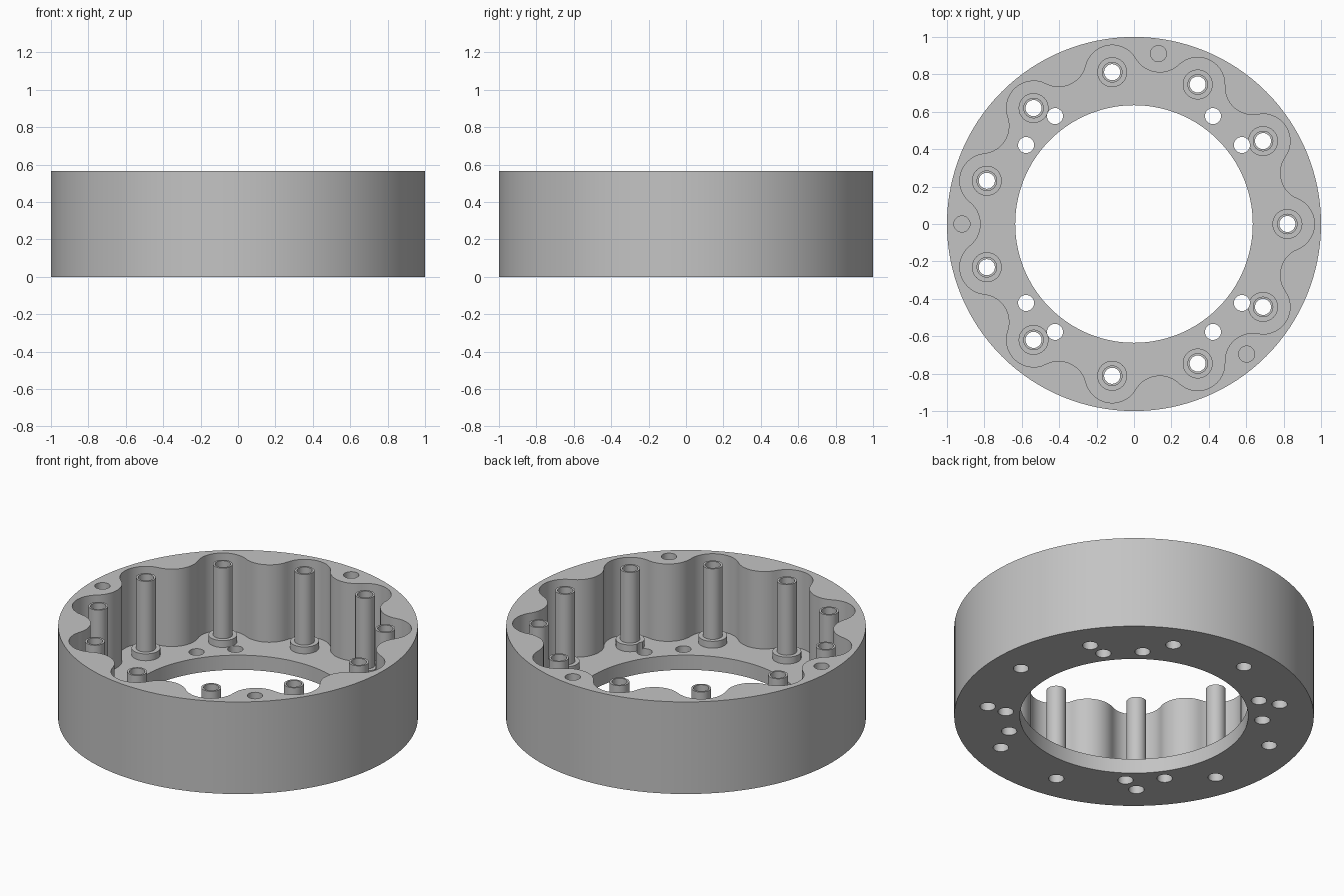
import bpy, bmesh
from math import sin, cos, pi, radians, atan2, hypot

cube = bpy.data.objects.get("Cube")
if cube:
    bpy.data.objects.remove(cube, do_unlink=True)

HEIGHT, FLOOR = 0.565, 0.09
POSTS, POST_R = 11, 0.82
STEP = 2 * pi / POSTS
HOLE = 0.043

grey = bpy.data.materials.new("plain grey")
grey.use_nodes = True
grey.diffuse_color = (0.55, 0.55, 0.55, 1)
grey.node_tree.nodes["Principled BSDF"].inputs["Base Color"].default_value = grey.diffuse_color


def polar(r, a, centre=(0, 0)):
    return (centre[0] + r * cos(a), centre[1] + r * sin(a))


def circle(r, n, centre=(0, 0)):
    return [polar(r, 2 * pi * i / n, centre) for i in range(n)]


def add_prism(bm, outline, z0, z1):
    low = [bm.verts.new((x, y, z0)) for x, y in outline]
    high = [bm.verts.new((x, y, z1)) for x, y in outline]
    bm.faces.new(low[::-1])
    bm.faces.new(high)
    for i in range(len(low)):
        j = (i + 1) % len(low)
        bm.faces.new((low[i], low[j], high[j], high[i]))


def add_turned(bm, profile, centre, n=32):
    """Solid of stacked circles from (radius, z) pairs."""
    rings = [[bm.verts.new((x, y, z)) for x, y in circle(r, n, centre)] for r, z in profile]
    bm.faces.new(rings[0][::-1])
    bm.faces.new(rings[-1])
    for a, b in zip(rings, rings[1:]):
        for i in range(n):
            j = (i + 1) % n
            bm.faces.new((a[i], a[j], b[j], b[i]))


def make(name, bm):
    mesh = bpy.data.meshes.new(name)
    bm.to_mesh(mesh)
    bm.free()
    mesh.materials.append(grey)
    obj = bpy.data.objects.new(name, mesh)
    bpy.context.collection.objects.link(obj)
    return obj


def activate(obj):
    bpy.ops.object.select_all(action='DESELECT')
    obj.select_set(True)
    bpy.context.view_layer.objects.active = obj


def cut(obj, cutter):
    mod = obj.modifiers.new("cut", 'BOOLEAN')
    mod.operation, mod.solver, mod.object = 'DIFFERENCE', 'EXACT', cutter
    activate(obj)
    bpy.ops.object.modifier_apply(modifier=mod.name)


def pocket_outline(lobe=0.145, boss=0.15, boss_dist=0.97, n=14):
    """Round lobes about the posts joined by tangent bosses."""
    c = polar(boss_dist, STEP / 2)
    phi = atan2(c[1], c[0] - POST_R)
    pts = []
    for k in range(POSTS):
        a = k * STEP
        post = polar(POST_R, a)
        pts += [polar(lobe, a - phi + 2 * phi * i / n, post) for i in range(n + 1)]
        mid = a + STEP / 2
        start, end = a + phi + pi, 2 * mid + pi - a - phi
        pts += [polar(boss, start + (end - start) * i / n, polar(boss_dist, mid))
                for i in range(1, n)]
    return pts


# Housing ring
bm = bmesh.new()
add_prism(bm, circle(1, 128), 0, HEIGHT)
housing = make("housing_ring", bm)

# Wavy pocket and central bore
bm = bmesh.new()
add_prism(bm, pocket_outline(), FLOOR, HEIGHT + 0.1)
pocket = make("pocket_cutter", bm)
bm = bmesh.new()
add_prism(bm, circle(0.635, 128), -0.1, HEIGHT)
bore = make("bore_cutter", bm)

# Post bores, paired floor holes and blind rim holes
bm = bmesh.new()
for k in range(POSTS):
    add_prism(bm, circle(HOLE, 32, polar(POST_R, k * STEP)), -0.1, HEIGHT + 0.1)
for quarter in range(4):
    for side in (-1, 1):
        a = radians(45 + 90 * quarter + 8.8 * side)
        add_prism(bm, circle(HOLE, 32, polar(0.715, a)), -0.1, HEIGHT - 0.1)
for k in (-1.5, 2.5, 5.5):
    add_prism(bm, circle(HOLE, 32, polar(0.92, k * STEP)), 0.25, HEIGHT + 0.1)
holes = make("hole_cutter", bm)

# Hollow posts with foot flanges
bm = bmesh.new()
for k in range(POSTS):
    add_turned(bm, [(0.08, FLOOR), (0.08, FLOOR + 0.042), (0.055, FLOOR + 0.042),
                    (0.055, HEIGHT)], polar(POST_R, k * STEP))
posts = make("standoff_posts", bm)

for cutter in (pocket, bore, holes):
    cut(housing, cutter)
cut(posts, holes)
for cutter in (pocket, bore, holes):
    bpy.data.objects.remove(cutter, do_unlink=True)

for obj in (housing, posts):
    activate(obj)
    bpy.ops.object.shade_smooth_by_angle(angle=radians(30))
